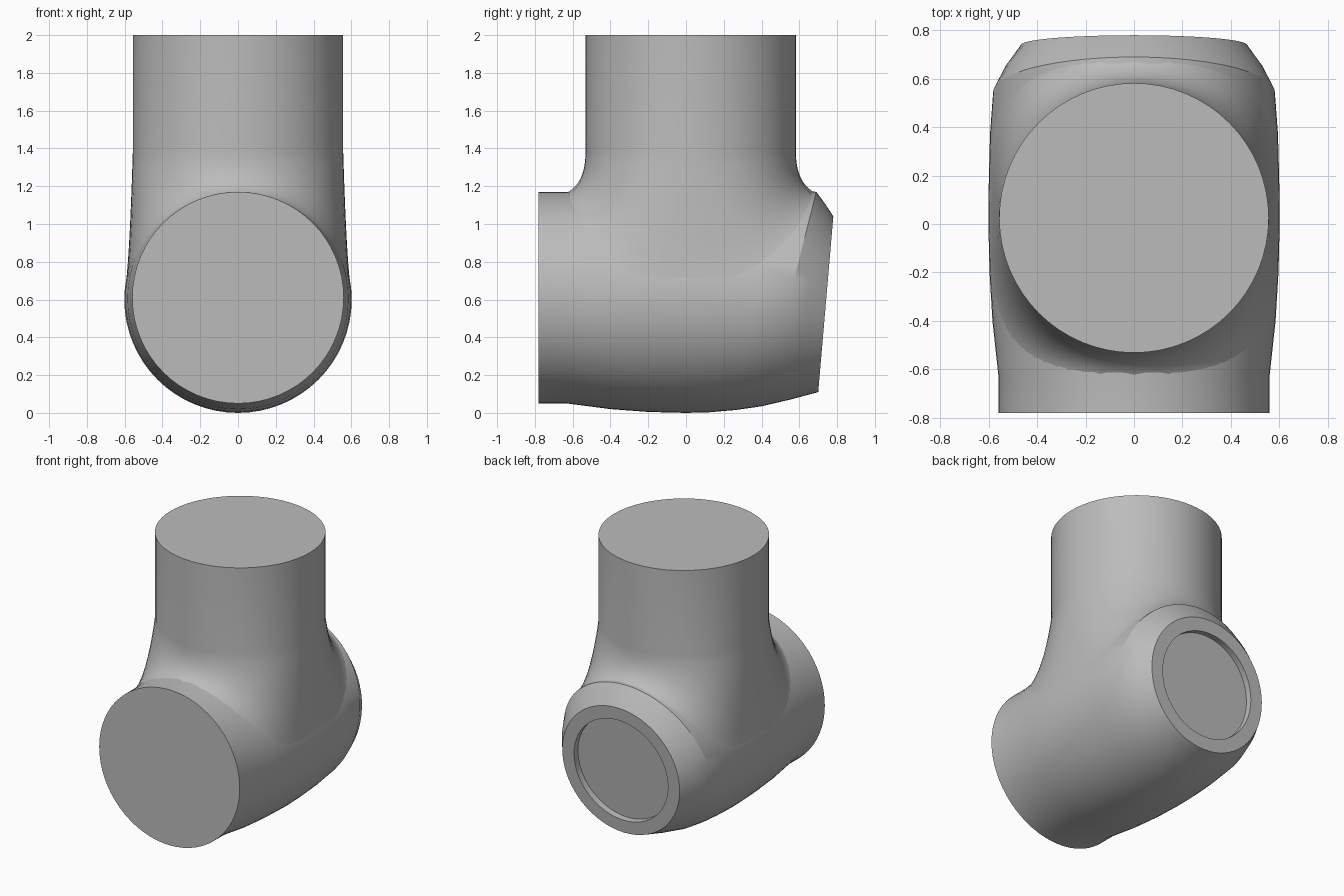
import bpy, bmesh, math
from mathutils import Vector
from mathutils.bvhtree import BVHTree

cube = bpy.data.objects.get("Cube")
if cube:
    bpy.data.objects.remove(cube)

grey = bpy.data.materials.new("joint grey")
grey.use_nodes = True
grey.diffuse_color = (0.5, 0.5, 0.5, 1)
grey.node_tree.nodes["Principled BSDF"].inputs["Base Color"].default_value = (0.5, 0.5, 0.5, 1)


def loft(name, rings, cap_start, cap_end):
    """Skin a list of closed rings of points, capping the chosen ends."""
    bm = bmesh.new()
    rows = [[bm.verts.new(p) for p in ring] for ring in rings]
    n = len(rows[0])
    for a, b in zip(rows, rows[1:]):
        for i in range(n):
            j = (i + 1) % n
            bm.faces.new((a[i], a[j], b[j], b[i]))
    if cap_start:
        bm.faces.new(rows[0][::-1])
    if cap_end:
        bm.faces.new(rows[-1])
    return bm


def finish(name, bm, flip=False):
    if flip:
        bmesh.ops.reverse_faces(bm, faces=bm.faces)
    mesh = bpy.data.meshes.new(name)
    bm.to_mesh(mesh)
    mesh.materials.append(grey)
    obj = bpy.data.objects.new(name, mesh)
    bpy.context.collection.objects.link(obj)
    bpy.ops.object.select_all(action="DESELECT")
    obj.select_set(True)
    bpy.context.view_layer.objects.active = obj
    bpy.ops.object.shade_smooth_by_angle(angle=math.radians(25))


SEG = 64
angles = [2 * math.pi * i / SEG for i in range(SEG)]


def section(top_y, top_z, low_y, low_z, half_width):
    """Elliptical section through a top and a bottom point, so it can lean."""
    top, low = Vector((0, top_y, top_z)), Vector((0, low_y, low_z))
    mid, half = (top + low) / 2, (top - low) / 2
    return [mid + half * math.cos(a) + Vector((half_width * math.sin(a), 0, 0)) for a in angles]


# Barrel: front collar, swelling middle, leaning tapered rear
sections = [
    (-.78, 1.17, -.78, .05, .56),
    (-.63, 1.17, -.63, .05, .56),
    (-.40, 1.19, -.40, .02, .585),
    (-.20, 1.20, -.20, .005, .597),
    (0, 1.20, 0, 0, .602),
    (.25, 1.20, .12, .003, .60),
    (.48, 1.19, .26, .015, .595),
    (.69, 1.17, .40, .035, .582),
    (.738, 1.105, .55, .07, .533),
    (.78, 1.04, .70, .11, .467),
]
barrel_rings = [section(*s) for s in sections]

# Shallow round recess in the rear face
rim = barrel_rings[-1]
centre = sum(rim, Vector()) / SEG
inward = Vector((0, -.93, .08)).normalized()
lip = [centre + (p - centre) * .8 for p in rim]
floor = [p + inward * .045 for p in lip]
barrel = loft("barrel", barrel_rings + [lip, floor], True, True)
bmesh.ops.recalc_face_normals(barrel, faces=barrel.faces)
tree = BVHTree.FromBMesh(barrel)
finish("barrel", barrel)

# Neck: upright tube flaring down into the barrel with a fillet
AXIS_Y, RADIUS, STEPS = .025, .557, 12


def drop(x, y):
    hit = tree.ray_cast(Vector((x, y, 3)), Vector((0, 0, -1)))[0]
    return hit.z if hit else .65


def power(v):
    return math.copysign(abs(v) ** (2 / 3.4), v)


columns = []
for a in angles:
    c, s = math.cos(a), math.sin(a)
    x, y = RADIUS * c, AXIS_Y + RADIUS * s
    fx, fy = .592 * power(c), AXIS_Y + .655 * power(s)
    start = Vector((x, y, 1.38))
    foot = Vector((fx, fy, drop(fx, fy) - .004))
    bend = Vector((x, y, drop(x, y) + .04))
    bend.xy = bend.xy.lerp(foot.xy, .45 * c * c)
    column = [Vector((x, y, 2))]
    for k in range(STEPS + 1):
        t = k / STEPS
        column.append(start * (1 - t) ** 2 + bend * 2 * t * (1 - t) + foot * t * t)
    columns.append(column)
neck_rings = [list(r) for r in zip(*columns)][::-1]
finish("neck", loft("neck", neck_rings, False, True))
